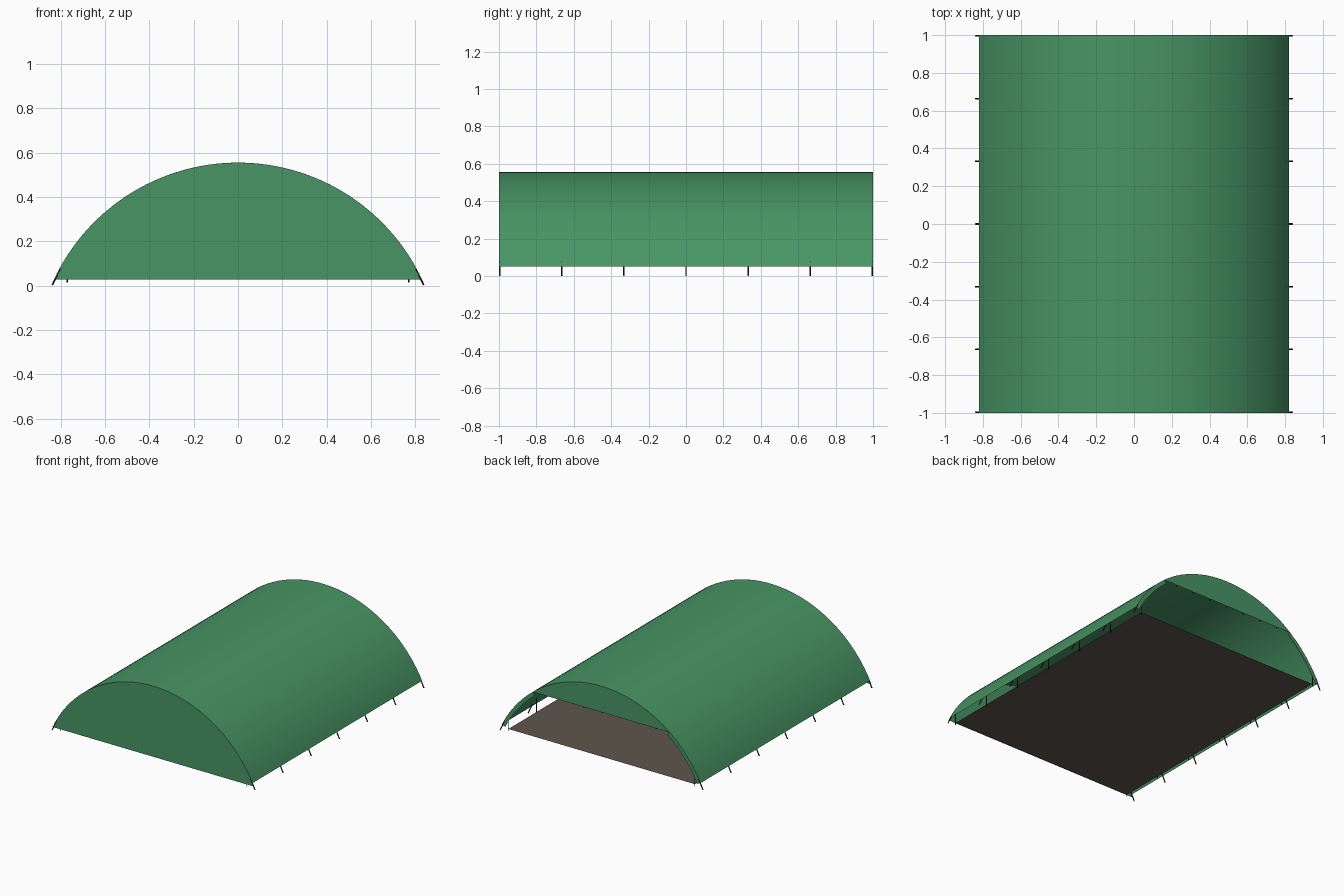
import bpy, bmesh, math
from mathutils import Vector

if "Cube" in bpy.data.objects:
    bpy.data.objects.remove(bpy.data.objects["Cube"])

R, CZ = 0.918, -0.363          # arch radius and centre height
FLOOR_Z, COVER_Z, DOOR_Z = 0.027, 0.05, 0.36


def mat(name, col):
    m = bpy.data.materials.new(name)
    m.diffuse_color = (*col, 1)
    m.use_nodes = True
    m.node_tree.nodes["Principled BSDF"].inputs["Base Color"].default_value = m.diffuse_color
    return m


GREEN = mat("green canvas", (0.065, 0.300, 0.130))
BROWN = mat("brown groundsheet", (0.115, 0.093, 0.075))
DARK = mat("dark metal", (0.018, 0.018, 0.018))
RED = mat("dark red ties", (0.10, 0.025, 0.02))


def make(name, bm, m, smooth=False):
    me = bpy.data.meshes.new(name)
    bm.to_mesh(me)
    bm.free()
    me.materials.append(m)
    for p in me.polygons:
        p.use_smooth = smooth
    ob = bpy.data.objects.new(name, me)
    bpy.context.collection.objects.link(ob)
    return ob


def arc(z_low, n=48, r=R):
    """Points (x, z) over the arch from right to left, ending at height z_low."""
    a0 = math.asin((z_low - CZ) / r)
    return [(r * math.cos(a), CZ + r * math.sin(a))
            for a in (a0 + (math.pi - 2 * a0) * i / n for i in range(n + 1))]


def rod(bm, a, b, r):
    a, b = Vector(a), Vector(b)
    d = b - a
    res = bmesh.ops.create_cone(bm, cap_ends=True, segments=8, radius1=r, radius2=r, depth=d.length)
    rot = d.to_track_quat('Z', 'Y').to_matrix()
    for v in res['verts']:
        v.co = rot @ v.co + (a + b) / 2


# arched cover
bm = bmesh.new()
rows = [[bm.verts.new((x, y, z)) for x, z in arc(COVER_Z)] for y in (-1, 1)]
for i in range(len(rows[0]) - 1):
    bm.faces.new((rows[0][i], rows[1][i], rows[1][i + 1], rows[0][i + 1]))
bmesh.ops.recalc_face_normals(bm, faces=bm.faces)
if sum(f.normal.z for f in bm.faces) < 0:
    bmesh.ops.reverse_faces(bm, faces=bm.faces)
make("arched_cover", bm, GREEN, True)

# closed front wall
bm = bmesh.new()
bm.faces.new([bm.verts.new((x, -0.999, z)) for x, z in arc(FLOOR_Z)])
make("front_wall", bm, GREEN)

# back wall: crown over the opening plus a narrow strip down each side
bm = bmesh.new()
bm.faces.new([bm.verts.new((-x, 0.999, z)) for x, z in arc(DOOR_Z)])
a_lo, a_hi = math.asin((COVER_Z - CZ) / R), math.asin((DOOR_Z - CZ) / R)
for s in (-1, 1):
    prev = None
    for i in range(13):
        a = a_lo + (a_hi - a_lo) * i / 12
        pair = [bm.verts.new((s * r * math.cos(a), 0.999, CZ + r * math.sin(a))) for r in (R, R - 0.03)]
        if prev:
            q = (prev[0], prev[1], pair[1], pair[0])
            bm.faces.new(q if s > 0 else q[::-1])
        prev = pair
make("back_wall", bm, GREEN)

# groundsheet
bm = bmesh.new()
bm.faces.new([bm.verts.new((x, y, FLOOR_Z)) for x, y in
              ((-0.77, -0.995), (0.77, -0.995), (0.77, 0.995), (-0.77, 0.995))])
make("groundsheet", bm, BROWN)

# pegs continuing the arch to the ground, and upright poles at the sheet edge
pegs, poles = bmesh.new(), bmesh.new()
for i in range(7):
    y = (-1 + i / 3) * 0.996
    for s in (-1, 1):
        top, foot = arc(0.075, r=R - 0.004)[0], arc(0.002, r=R - 0.004)[0]
        rod(pegs, (s * top[0], y, top[1]), (s * foot[0], y, foot[1]), 0.004)
        rod(poles, (s * 0.77, y, 0.013), (s * 0.77, y, 0.132), 0.003)
make("ground_pegs", pegs, DARK, True)
make("edge_poles", poles, DARK, True)

# small ties along the lower edge of the back crown
bm = bmesh.new()
for i in range(7):
    x = -0.45 + 0.15 * i
    rod(bm, (x, 0.992, DOOR_Z - 0.006), (x, 0.992, DOOR_Z + 0.012), 0.005)
make("flap_ties", bm, RED, True)
